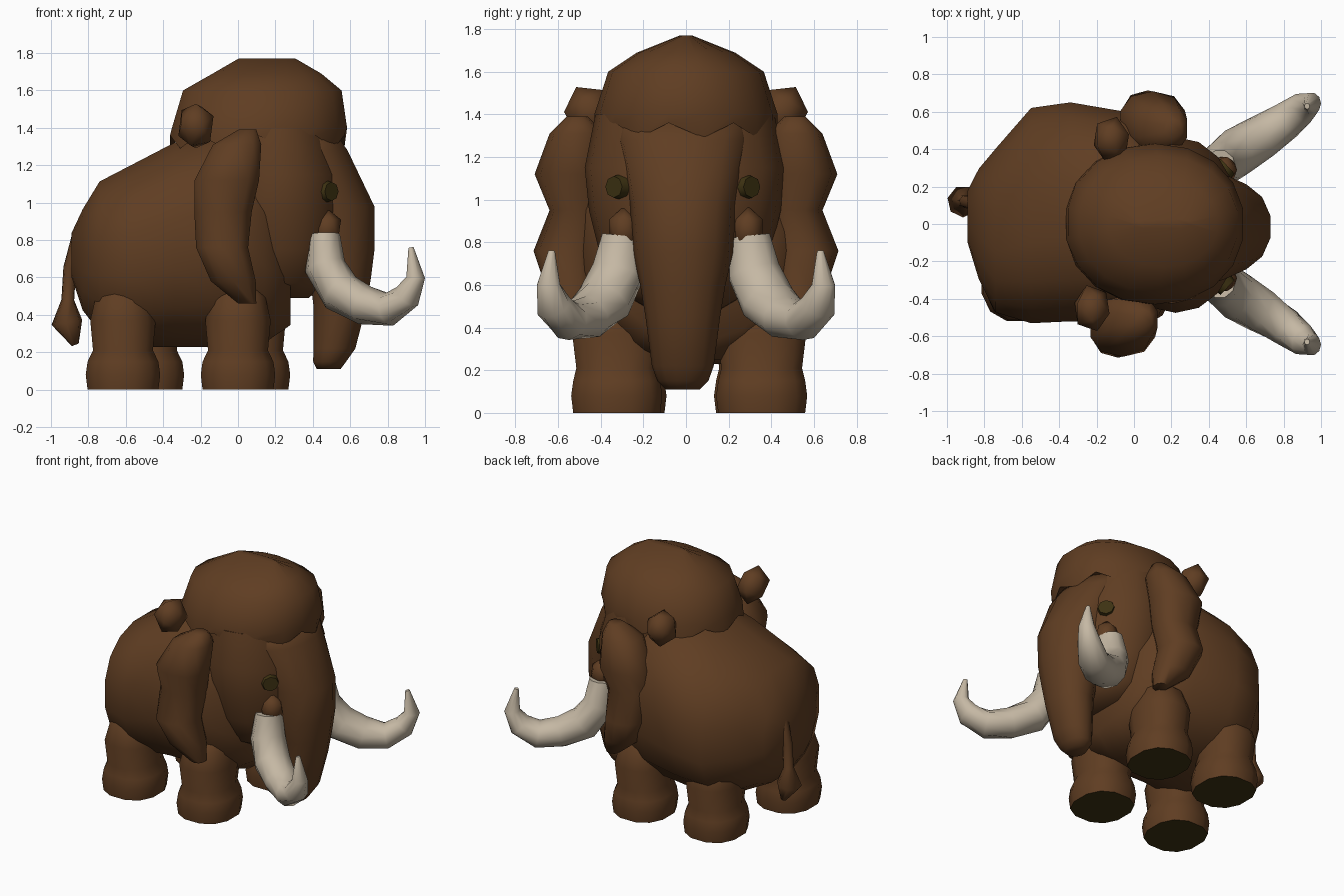
import bpy, bmesh, math
from mathutils import Vector, Matrix

cube = bpy.data.objects.get("Cube")
if cube:
    bpy.data.objects.remove(cube)


def material(name, rgb):
    m = bpy.data.materials.new(name)
    m.use_nodes = True
    m.diffuse_color = (*rgb, 1)
    m.node_tree.nodes["Principled BSDF"].inputs["Base Color"].default_value = (*rgb, 1)
    return m


FUR = material("brown_fur", (0.115, 0.047, 0.016))
IVORY = material("ivory", (0.56, 0.48, 0.37))
DARK = material("dark_brown", (0.047, 0.032, 0.006))


def finish(name, bm, mats, angle=65):
    bmesh.ops.recalc_face_normals(bm, faces=bm.faces)
    me = bpy.data.meshes.new(name)
    bm.to_mesh(me)
    bm.free()
    for m in mats:
        me.materials.append(m)
    ob = bpy.data.objects.new(name, me)
    bpy.context.collection.objects.link(ob)
    bpy.ops.object.select_all(action='DESELECT')
    ob.select_set(True)
    bpy.context.view_layer.objects.active = ob
    bpy.ops.object.shade_smooth_by_angle(angle=math.radians(angle))


def skin(bm, rings):
    """Join successive vertex rings with quads and close both ends."""
    n = len(rings[0])
    for a, b in zip(rings, rings[1:]):
        for i in range(n):
            j = (i + 1) % n
            bm.faces.new((a[i], a[j], b[j], b[i]))
    bm.faces.new(rings[0])
    bm.faces.new(rings[-1])


def oval(n, power):
    for i in range(n):
        t = 2 * math.pi * (i + 0.5) / n
        yield tuple(math.copysign(abs(f) ** power, f) for f in (math.cos(t), math.sin(t)))


def loft_z(name, rings, n=14, power=0.85, mats=(FUR,), zigzag=0, sole=False):
    """Upright loft; every ring is (z, x low, x high, y low, y high)."""
    bm = bmesh.new()
    loops = []
    for k, (z, x0, x1, y0, y1) in enumerate(rings):
        lift = zigzag if k == 0 else 0
        loops.append([bm.verts.new(((x0 + x1) / 2 + c * (x1 - x0) / 2,
                                    (y0 + y1) / 2 + s * (y1 - y0) / 2,
                                    z + lift * (i % 2)))
                      for i, (c, s) in enumerate(oval(n, power))])
    skin(bm, loops)
    if sole:
        for f in bm.faces:
            f.material_index = int(f.calc_center_median().z < 0.005)
    finish(name, bm, mats)


def tube(name, path, n, mats, width=1):
    """Tapered tube; every path point is (x, y, z, radius)."""
    bm = bmesh.new()
    pts = [Vector(p[:3]) for p in path]
    loops = []
    for i, p in enumerate(pts):
        d = pts[min(i + 1, len(pts) - 1)] - pts[max(i - 1, 0)]
        side = Vector((0, 1, 0))
        side = (side - d * side.dot(d) / d.length_squared).normalized()
        up = d.normalized().cross(side)
        loops.append([bm.verts.new(p + path[i][3] * (side * c * width + up * s))
                      for c, s in oval(n, 1)])
    skin(bm, loops)
    finish(name, bm, mats)


def blob(name, centre, size, roll=0):
    bm = bmesh.new()
    bmesh.ops.create_icosphere(bm, subdivisions=1, radius=1)
    bm.transform(Matrix.Translation(centre) @ Matrix.Rotation(roll, 4, 'X')
                 @ Matrix.Diagonal((*size, 1)))
    finish(name, bm, [FUR])


def eye(name, centre, yaw):
    """Shallow tapered disc facing outward from the head."""
    bm = bmesh.new()
    bmesh.ops.create_cone(bm, cap_ends=True, segments=8, radius1=0.075, radius2=0.06, depth=0.07)
    turn = Matrix.Rotation(yaw, 4, 'Z') @ Matrix.Rotation(math.pi / 2, 4, 'Y')
    bm.transform(Matrix.Translation(centre) @ turn @ Matrix.Diagonal((0.85, 0.9, 1, 1)))
    finish(name, bm, [DARK])


# Barrel-shaped body, lofted along its length: x, z low, z high, y low, y high
bm = bmesh.new()
loops = []
for x, z0, z1, y0, y1 in [(-0.89, 0.6, 0.84, -0.1, 0.18), (-0.83, 0.42, 0.97, -0.3, 0.3),
                          (-0.74, 0.3, 1.12, -0.48, 0.41), (-0.55, 0.22, 1.22, -0.54, 0.63),
                          (-0.34, 0.22, 1.33, -0.53, 0.66), (-0.05, 0.22, 1.42, -0.53, 0.61),
                          (0.14, 0.24, 1.36, -0.45, 0.53), (0.28, 0.34, 1.0, -0.31, 0.4)]:
    loops.append([bm.verts.new((x, (y0 + y1) / 2 + c * (y1 - y0) / 2,
                                (z0 + z1) / 2 + s * (z1 - z0) / 2)) for c, s in oval(16, 0.85)])
skin(bm, loops)
finish("body", bm, [FUR])

# Head, with the trunk running down from the brow
loft_z("head", [(z, x0, x1, -w - 0.005, w - 0.005) for z, x0, x1, w in [
    (0.49, 0.12, 0.38, 0.18), (0.57, 0, 0.47, 0.32), (0.75, -0.08, 0.54, 0.4),
    (0.95, -0.12, 0.565, 0.45), (1.15, -0.12, 0.565, 0.47), (1.4, -0.1, 0.5, 0.42)]],
    n=18, power=0.95)
loft_z("trunk", [(z, x0, x1, -w - 0.015, w - 0.015) for z, x0, x1, w in [
    (0.11, 0.42, 0.55, 0.08), (0.15, 0.4, 0.58, 0.12), (0.22, 0.4, 0.63, 0.145),
    (0.45, 0.4, 0.69, 0.175), (0.6, 0.38, 0.715, 0.2), (0.75, 0.3, 0.735, 0.235),
    (0.98, 0.25, 0.735, 0.25), (1.28, 0.2, 0.59, 0.31), (1.38, 0.2, 0.52, 0.3)]], power=0.95)

# Domed crown of hair with a jagged fringe
loft_z("hair_crown", [(z, x0, x1, -w, w) for z, x0, x1, w in [
    (1.29, -0.37, 0.575, 0.43), (1.4, -0.36, 0.59, 0.43), (1.6, -0.3, 0.56, 0.365),
    (1.69, -0.14, 0.45, 0.23), (1.77, 0, 0.31, 0.03)]], n=18, power=0.95, zigzag=0.07)

for side, label, dx in ((1, "left", 0.16), (-1, "right", 0)):
    # Hanging ear lobe: z, x low, x high, inner y, outer y
    loft_z(label + "_ear", [(z, x0 + dx, x1 + dx, *sorted((a * side, b * side)))
                            for z, x0, x1, a, b in [
        (1.39, 0, 0.1, 0.46, 0.56), (1.31, -0.14, 0.13, 0.38, 0.64), (1.12, -0.24, 0.12, 0.38, 0.71),
        (0.95, -0.24, 0.08, 0.38, 0.64), (0.76, -0.23, 0.06, 0.4, 0.715),
        (0.58, -0.15, 0.1, 0.42, 0.655), (0.46, 0, 0.1, 0.47, 0.58)]], n=10)
    # Hair tuft above the ear
    blob(label + "_tuft", (-0.225 + dx * 0.65, side * 0.45, 1.41), (0.105, 0.125, 0.135),
         roll=side * -0.5)
    # Eye and the cheek swelling that holds the tusk
    eye(label + "_eye", (0.475, side * 0.3 - 0.015, 1.06), side * 0.75)
    blob(label + "_tusk_socket", (0.475, side * 0.29, 0.86), (0.085, 0.08, 0.11))
    # Upswept tusk
    tube(label + "_tusk", [(x, side * y, z, r) for x, y, z, r in [
        (0.46, 0.3, 0.83, 0.085), (0.465, 0.32, 0.66, 0.11), (0.55, 0.385, 0.52, 0.115),
        (0.68, 0.465, 0.45, 0.105), (0.81, 0.55, 0.43, 0.09), (0.905, 0.62, 0.5, 0.075),
        (0.95, 0.645, 0.6, 0.05), (0.925, 0.63, 0.76, 0.014)]], 10, [IVORY], 1.15)
    # Front and rear legs with flared feet and dark soles, narrowing into the body
    for part, cx, cy in (("front", dx * 0.5, side * 0.34 + 0.015),
                         ("rear", -0.615 + dx * 0.8, side * 0.325 + 0.02)):
        loft_z(f"{label}_{part}_leg", [(z, cx - r, cx + r, cy - r - e, cy + r + e)
                                       for z, r, e in [
            (0, 0.195, 0.015), (0.08, 0.205, 0.015), (0.15, 0.195, 0.015), (0.21, 0.165, 0.03),
            (0.37, 0.18, 0.035), (0.5, 0.15, 0.02), (0.58, 0.09, 0)]],
            n=12, mats=(FUR, DARK), sole=True)

# Tail ending in a tuft
tube("tail", [(-0.85, 0.11, 0.82, 0.04), (-0.9, 0.12, 0.65, 0.035), (-0.91, 0.12, 0.48, 0.035),
              (-0.915, 0.12, 0.36, 0.085), (-0.87, 0.12, 0.24, 0.02)], 7, [FUR])
